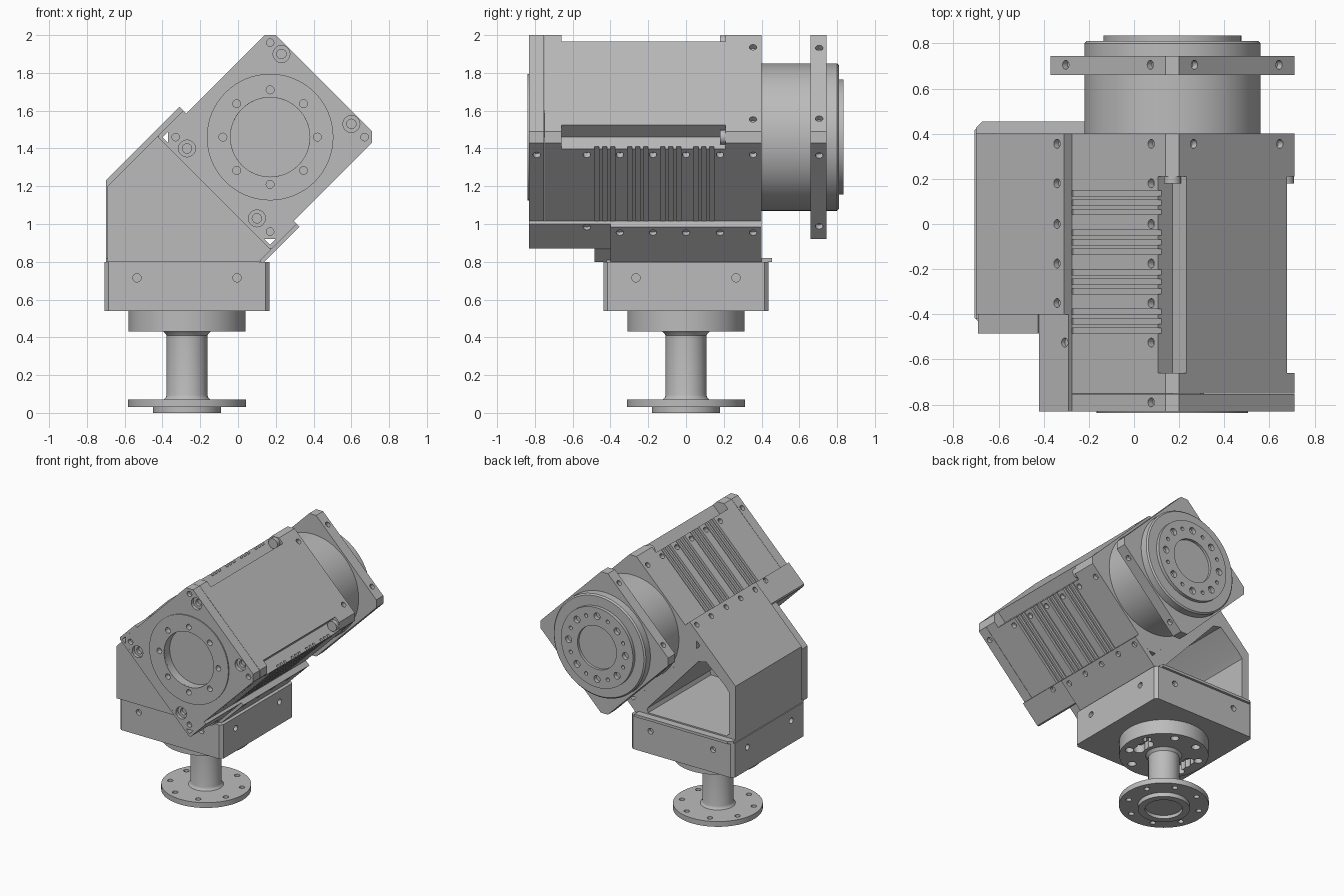
import bpy
import bmesh
from math import radians, sin, cos, pi, sqrt
from mathutils import Matrix, Vector

cube = bpy.data.objects.get("Cube")
if cube:
    bpy.data.objects.remove(cube)

metal = bpy.data.materials.new("machined grey")
metal.use_nodes = True
GREY = (0.5, 0.5, 0.5, 1)
metal.diffuse_color = GREY
metal.node_tree.nodes["Principled BSDF"].inputs["Base Color"].default_value = GREY

CENTRE = Vector((0.17, 0, 1.46))   # axis of the tilted housing
POST = Vector((-0.27, 0, 0))       # axis of the pedestal
HALF = 0.403                       # half side of the square housing
UL, UR, LR, LL = [Vector(v).normalized() for v in
                  ((-1, 0, 1), (1, 0, 1), (1, 0, -1), (-1, 0, -1))]
Y = Vector((0, 1, 0))
Z = Vector((0, 0, 1))


def finish(name, bm):
    bmesh.ops.recalc_face_normals(bm, faces=bm.faces)
    mesh = bpy.data.meshes.new(name)
    bm.to_mesh(mesh)
    bm.free()
    mesh.materials.append(metal)
    obj = bpy.data.objects.new(name, mesh)
    bpy.context.collection.objects.link(obj)
    smooth(mesh)
    return obj


def smooth(mesh):
    mesh.shade_smooth()
    mesh.set_sharp_from_angle(angle=radians(30))


def prism(name, pts, lo, hi, axis="y"):
    """Extrude an outline of (x, z) along y, or of (x, y) along z."""
    bm = bmesh.new()
    place = (lambda p: (p[0], lo, p[1])) if axis == "y" else (lambda p: (p[0], p[1], lo))
    face = bm.faces.new([bm.verts.new(place(p)) for p in pts])
    new = bmesh.ops.extrude_face_region(bm, geom=[face])["geom"]
    shift = (Y if axis == "y" else Z) * (hi - lo)
    bmesh.ops.translate(bm, vec=shift, verts=[v for v in new if isinstance(v, bmesh.types.BMVert)])
    return finish(name, bm)


def lathe(name, profile, origin, along_y=False, steps=64, closed=False):
    bm = bmesh.new()
    vs = [bm.verts.new((r, 0, h)) for r, h in profile]
    pairs = list(zip(vs, vs[1:])) + ([(vs[-1], vs[0])] if closed else [])
    edges = [bm.edges.new(p) for p in pairs]
    bmesh.ops.spin(bm, geom=vs + edges, axis=Z, cent=(0, 0, 0), angle=2 * pi, steps=steps)
    bmesh.ops.remove_doubles(bm, verts=bm.verts, dist=0.0001)
    turn = Matrix.Rotation(radians(-90), 4, "X") if along_y else Matrix()
    bm.transform(Matrix.Translation(origin) @ turn)
    return finish(name, bm)


def cut(obj, holes=(), boxes=()):
    """holes: (point, direction, radius, depth); boxes: (centre, normal, size)."""
    bm = bmesh.new()
    for p, d, r, depth in holes:
        m = Matrix.Translation(p) @ d.to_track_quat("Z", "Y").to_matrix().to_4x4()
        bmesh.ops.create_cone(bm, cap_ends=True, segments=48 if r > 0.1 else 16,
                              radius1=r, radius2=r, depth=2 * depth, matrix=m)
    for c, n, size in boxes:
        t = Y.cross(n)
        m = Matrix((t, Y, n)).transposed().to_4x4()
        bmesh.ops.create_cube(bm, size=1, matrix=Matrix.Translation(c) @ m @ Matrix.Diagonal((*size, 1)))
    cutter = finish("cutter", bm)
    cutter.hide_render = True
    mod = obj.modifiers.new("cut", "BOOLEAN")
    mod.operation, mod.object, mod.solver, mod.use_self = "DIFFERENCE", cutter, "EXACT", True
    graph = bpy.context.evaluated_depsgraph_get()
    mesh = bpy.data.meshes.new_from_object(obj.evaluated_get(graph))
    obj.modifiers.clear()
    obj.data = mesh
    smooth(mesh)
    bpy.data.objects.remove(cutter)
    return obj


def on_face(n, t, y, out=HALF):
    """Point on a housing side: t runs along the side, upward."""
    tangent = Vector((abs(n.z), 0, abs(n.x)))
    if n.x * n.z > 0:
        tangent.x *= -1
    return CENTRE + n * out + tangent * t + Y * y


def ring(centre, axis, radius, count, r, depth, start=0.0):
    out = []
    for i in range(count):
        a = start + 2 * pi * i / count
        off = Vector((cos(a), sin(a), 0)) if axis == Z else Vector((cos(a), 0, sin(a)))
        out.append((centre + off * radius, axis, r, depth))
    return out


def diag(s, d):
    """Point with x + z = s and z - x = d."""
    return ((s - d) / 2, (s + d) / 2)


# Housing outlines: square on its corner, with trimmed corners
R, TRIM, STEP = HALF * sqrt(2), 0.03, 0.063
cx, cz = CENTRE.x, CENTRE.z
square = [(cx - TRIM, cz + R - TRIM), (cx + TRIM, cz + R - TRIM),
          (cx + R - TRIM, cz + TRIM), (cx + R - TRIM, cz - TRIM),
          (cx + TRIM, cz - R + TRIM), (cx - TRIM, cz - R + TRIM),
          (cx - R + TRIM, cz - TRIM), (cx - R + TRIM, cz + TRIM)]
notched = [(cx - STEP, cz + R - STEP), (cx, cz + R - 2 * STEP), (cx + STEP, cz + R - STEP),
           (cx + R - STEP, cz + STEP), (cx + R - 2 * STEP, cz), (cx + R - STEP, cz - STEP)] + square[4:]

# Front plate with recess, counterbored screws and corner holes
front = CENTRE + Y * -0.83
ring_holes = ring(front, Y, 0.25, 8, 0.021, 0.035)
holes = [(front, Y, 0.21, 0.06)] + ring_holes + ring(front, Y, 0.5, 4, 0.02, 0.03)
for x, z in ((0.06, 0.44), (0.43, 0.07), (-0.44, -0.06), (-0.07, -0.43)):
    p = front + Vector((x, 0, z))
    holes += [(p, Y, 0.045, 0.025), (p, Y, 0.025, 0.05)]
holes += [(on_face(n, 0.27, -0.79), n, 0.02, 0.03) for n in (UL, LR)]
cut(prism("front_plate", square, -0.83, -0.752), holes)
prism("front_collar", square, -0.75, -0.66)
pilot = lathe("front_pilot_ring", [(0.21, -0.838), (0.335, -0.838), (0.335, -0.82), (0.21, -0.82)],
              CENTRE, True, closed=True)
cut(pilot, ring_holes)

# Middle housing with cooling grooves on two sides
grooves, screws = [], []
for n in (UL, LR):
    for group in range(4):
        for k in (-1, 0, 1):
            y = -0.43 + 0.175 * group + 0.042 * k
            grooves.append((on_face(n, 0.05, y), n, (0.58, 0.024, 0.04)))
    screws += [(on_face(n, 0.27, y), n, 0.02, 0.035) for y in (-0.525, -0.35, -0.175, 0, 0.18)]
cut(prism("housing", notched, -0.66, 0.21), screws, grooves)

# Rear collar and end pegs in the corner channels
holes = [(on_face(n, 0.27, 0.355), n, 0.02, 0.03) for n in (UL, UR, LR)]
holes.append((on_face(UR, -0.27, 0.355), UR, 0.02, 0.03))
cut(prism("rear_collar", square, 0.21, 0.4), holes)
for name, way in (("top_peg", Z), ("side_peg", Vector((1, 0, 0)))):
    lathe(name, [(0, 0.18), (0.038, 0.18), (0.038, 0.22), (0, 0.22)], CENTRE + way * 0.5, True, 24)

# Rear drum and its square flange
drum = lathe("rear_drum", [(0, 0.4), (0.39, 0.4), (0.39, 0.8), (0.38, 0.81), (0.305, 0.81),
                           (0.305, 0.835), (0.165, 0.835), (0.165, 0.815), (0, 0.815)], CENTRE, True, 96)
back = CENTRE + Y * 0.835
cut(drum, ring(back, Y, 0.24, 8, 0.026, 0.03) + ring(back, Y, 0.24, 8, 0.014, 0.03, pi / 8))
holes = [(on_face(n, t, 0.705), n, 0.02, 0.03) for n in (UL, UR, LR, LL) for t in (-0.265, 0.265)]
cut(prism("rear_flange", square, 0.66, 0.745), holes)

# Bracket: channel cradling the housing, hollow at the back
cradle = [diag(1.31, 1.86), diag(1.06, 1.86), diag(1.06, 0.72), diag(1.31, 0.72), diag(1.31, 0.66)]
bracket = prism("bracket", cradle + [(0.14, 0.8), (-0.7, 0.8), (-0.7, 1.23), diag(1.31, 1.93)], -0.4, 0.4)
cavity = prism("cavity", [(0.04, 0.83), (0.05, 0.86), diag(0.95, 1.72), diag(0.9, 1.8), (-0.6, 1.22),
                          (-0.645, 1.17), (-0.645, 0.85), (-0.625, 0.83)], -0.36, 0.5)
cavity.hide_render = True
mod = bracket.modifiers.new("hollow", "BOOLEAN")
mod.operation, mod.object, mod.solver = "DIFFERENCE", cavity, "EXACT"
hollow = bpy.data.meshes.new_from_object(bracket.evaluated_get(bpy.context.evaluated_depsgraph_get()))
bracket.modifiers.clear()
bracket.data = hollow
bpy.data.objects.remove(cavity)
cut(bracket, [(on_face(n, -0.27, y, 0.4525), n, 0.02, 0.03)
              for n in (UL, LR) for y in (-0.35, -0.175, 0, 0.18, 0.355)])
prism("bracket_front_wall", [(0.11, 0.8), (-0.69, 0.8), (-0.69, 1.2), diag(1.04, 1.89), diag(1.04, 0.69)],
      -0.485, -0.4)
prism("bracket_foot", [(-0.7, -0.42), (0.12, -0.42), (0.12, 0.455), (-0.67, 0.455), (-0.7, 0.425)],
      0.8, 0.82, "z")

# Thin cover under the front of the housing
cover = prism("front_cover", [diag(1.31, 1.86), diag(1.06, 1.86), diag(1.06, 0.72), diag(1.31, 0.72),
                              diag(1.31, 0.69), diag(1.05, 0.69), diag(1.035, 0.705),
                              diag(1.035, 1.875), diag(1.05, 1.89), diag(1.31, 1.89)], -0.83, -0.4)
cut(cover, [(on_face(n, -0.25, -0.525, 0.424), n, 0.02, 0.03) for n in (UL, LR)])

# Base block with side screws
b, c = 0.437, 0.415
outline = [(POST.x + x, y) for x, y in ((-c, -b), (c, -b), (b, -c), (b, c), (c, b), (-c, b), (-b, c), (-b, -c))]
holes = []
for side in (-1, 1):
    for k in (-0.265, 0.265):
        holes.append((POST + Vector((k, side * b, 0.715)), Y, 0.022, 0.03))
        holes.append((POST + Vector((side * b, k, 0.715)), Vector((1, 0, 0)), 0.022, 0.03))
cut(prism("base_block", outline, 0.54, 0.8, "z"), holes)

# Adapter disc with bolt holes and two curved pockets
disc = lathe("adapter_disc", [(0, 0.43), (0.31, 0.43), (0.31, 0.54), (0, 0.54)], POST)
under = POST + Z * 0.43
holes = ring(under, Z, 0.25, 8, 0.03, 0.07, pi / 8)
for a in (0.0, pi):
    holes += [h for k in (-0.25, 0, 0.25) for h in ring(under, Z, 0.19, 1, 0.04, 0.06, a + k)]
cut(disc, holes)

# Shaft and foot flange
foot = lathe("shaft_and_foot_flange",
             [(0, 0.025), (0.13, 0.025), (0.13, 0), (0.18, 0), (0.18, 0.032), (0.312, 0.032), (0.312, 0.072),
              (0.122, 0.072), (0.112, 0.082), (0.108, 0.095), (0.108, 0.41), (0.115, 0.42), (0.127, 0.431),
              (0, 0.431)], POST)
cut(foot, ring(POST + Z * 0.05, Z, 0.255, 8, 0.02, 0.05, pi / 8))
